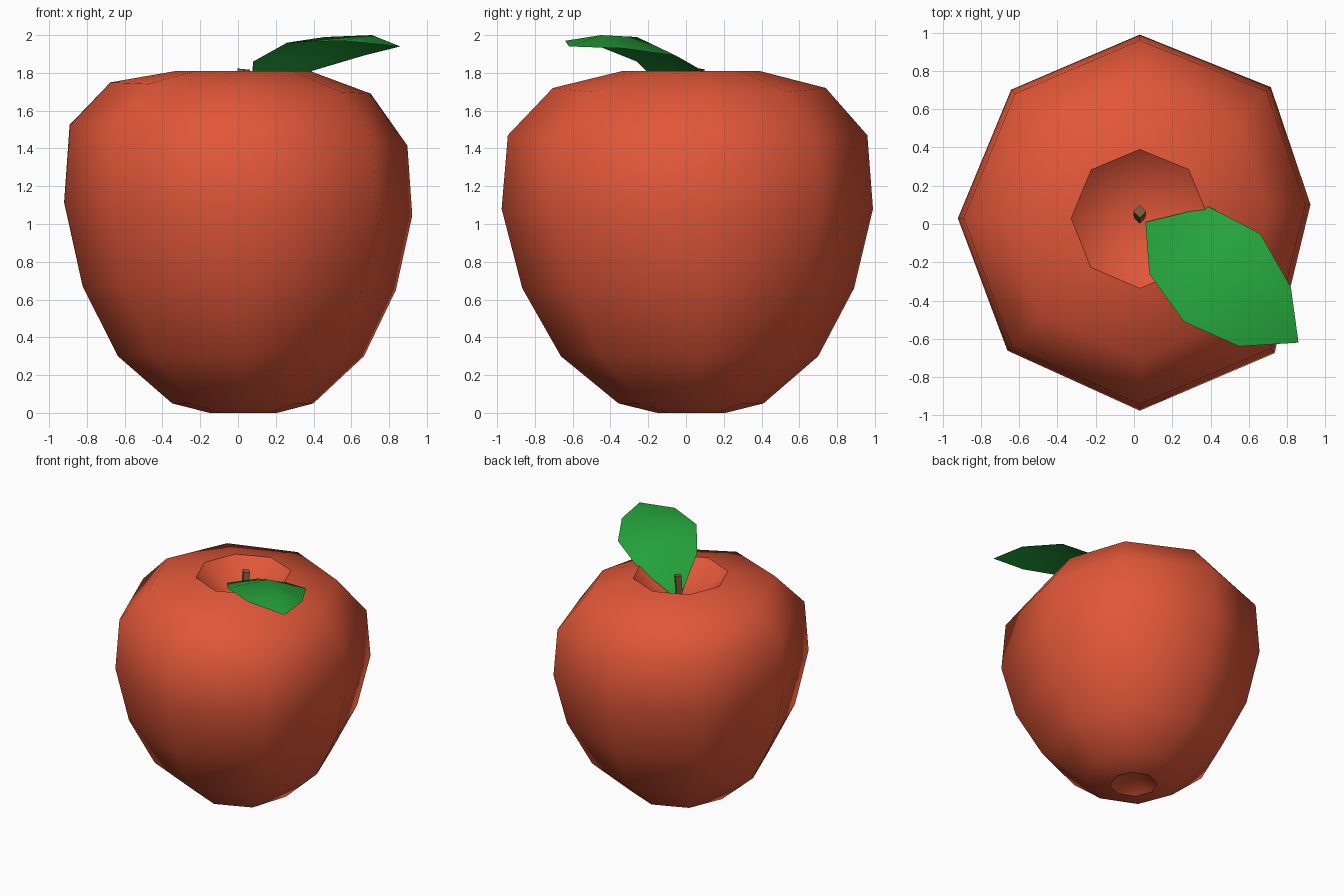
import bpy, bmesh, math
from mathutils import Vector

cube = bpy.data.objects.get("Cube")
if cube:
    bpy.data.objects.remove(cube)


def material(name, rgb):
    m = bpy.data.materials.new(name)
    m.use_nodes = True
    m.diffuse_color = (*rgb, 1)
    m.node_tree.nodes["Principled BSDF"].inputs["Base Color"].default_value = (*rgb, 1)
    return m


def finish(bm, name, mat, smooth=True):
    mesh = bpy.data.meshes.new(name)
    for f in bm.faces:
        f.smooth = smooth
    bm.to_mesh(mesh)
    bm.free()
    mesh.materials.append(mat)
    ob = bpy.data.objects.new(name, mesh)
    bpy.context.collection.objects.link(ob)
    return ob


red = material("apple red", (0.75, 0.095, 0.04))
green = material("leaf green", (0.018, 0.36, 0.043))
brown = material("stem brown", (0.25, 0.125, 0.05))

CENTRE = Vector((0.03, 0.03, 0))
SIDES = 8

# Fruit: eight-sided lathe, slightly uneven around its axis and tilted at the shoulder
rings = [  # radius, height, tilt
    (0.18, 0.0, 0), (0.38, 0.05, 0), (0.67, 0.30, 0), (0.86, 0.66, 0.01),
    (0.96, 1.08, 0.035), (0.93, 1.47, 0.055), (0.71, 1.72, 0.03), (0.36, 1.81, 0)]
uneven = [0.93, 1.01, 1.0, 0.99, 0.99, 1.02, 1.05, 1.04]
bm = bmesh.new()
loops = []
for r, z, tilt in rings:
    loop = []
    for i in range(SIDES):
        a = math.tau * i / SIDES + (0.08 if i == 0 else 0)
        k = 1 + (uneven[i] - 1) * min(1, r)
        offset = Vector((r * k * math.cos(a), r * k * math.sin(a), z - tilt * math.cos(a)))
        loop.append(bm.verts.new(CENTRE + offset))
    loops.append(loop)
for low, high in zip(loops, loops[1:]):
    for i in range(SIDES):
        j = (i + 1) % SIDES
        bm.faces.new((low[i], low[j], high[j], high[i]))
# Dimples at the bottom and around the stem, with crisp rims
for loop, depth in ((loops[0], 0.1), (loops[-1], 1.52)):
    pole = bm.verts.new(CENTRE + Vector((0, 0, depth)))
    for i in range(SIDES):
        bm.faces.new((loop[i], loop[(i + 1) % SIDES], pole))
        bm.edges.get((loop[i], loop[(i + 1) % SIDES])).smooth = False
bmesh.ops.recalc_face_normals(bm, faces=bm.faces[:])
finish(bm, "fruit", red)

# Stem: four-sided peg leaning slightly back
bm = bmesh.new()
bmesh.ops.create_cone(bm, cap_ends=True, segments=4, radius1=0.03, radius2=0.034, depth=0.32)
for v in bm.verts:
    top = v.co.z > 0
    v.co += Vector((0.03, 0.065 if top else 0.03, 1.66))
    if top:
        v.co.z += 0.1 * (0.03 - v.co.x)
finish(bm, "stem", brown, smooth=False)

# Leaf: arched sheet with a midrib, rows run from the base to the tip
base, tip = (0.06, 0.01, 1.58), (0.86, -0.62, 1.94)
rows = [
    [(0.08, -0.26, 1.86), (0.25, -0.10, 1.88), (0.39, 0.09, 1.81)],
    [(0.26, -0.51, 1.96), (0.46, -0.26, 1.99), (0.66, -0.05, 1.89)],
    [(0.55, -0.64, 1.97), (0.71, -0.45, 2.0), (0.82, -0.33, 1.93)]]
bm = bmesh.new()
start, end = bm.verts.new(base), bm.verts.new(tip)
grid = [[bm.verts.new(p) for p in row] for row in rows]
for s in range(2):
    bm.faces.new((start, grid[0][s], grid[0][s + 1]))
    bm.faces.new((grid[-1][s], end, grid[-1][s + 1]))
    for a, b in zip(grid, grid[1:]):
        bm.faces.new((a[s], b[s], b[s + 1], a[s + 1]))
finish(bm, "leaf", green)
